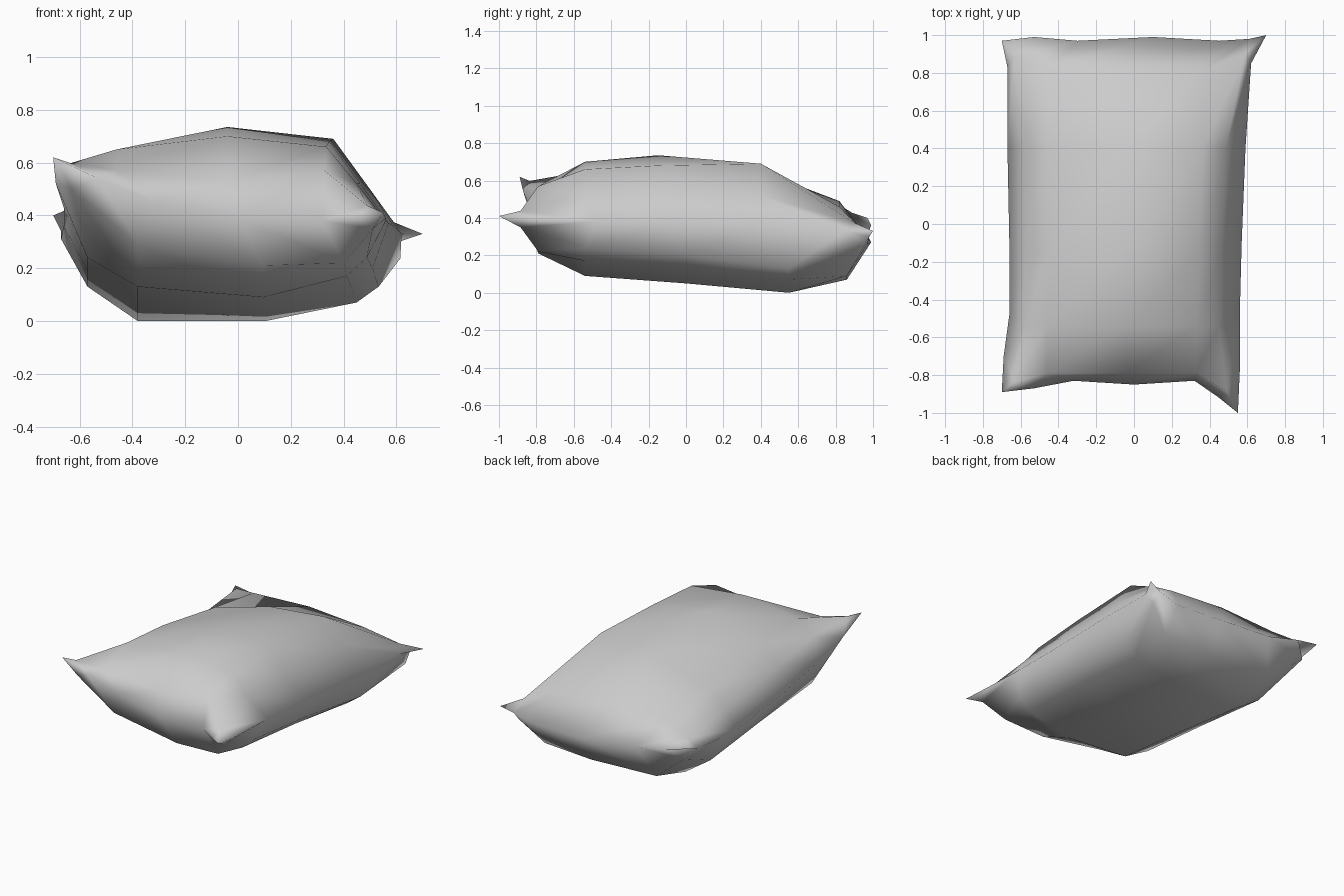
import bpy
import bmesh

default = bpy.data.objects.get("Cube")
if default:
    bpy.data.objects.remove(default, do_unlink=True)

# Cloth colour
cloth = bpy.data.materials.new("light grey cloth")
cloth.use_nodes = True
grey = (0.6, 0.6, 0.6, 1)
cloth.diffuse_color = grey
cloth.node_tree.nodes["Principled BSDF"].inputs["Base Color"].default_value = grey

# Seam lines between the four pinched corners
front_seam = [(-.70, -.89, .62), (-.53, -.87, .54), (-.32, -.83, .45), (0, -.85, .39),
              (.32, -.83, .38), (.45, -.92, .39), (.55, -1, .41)]
back_seam = [(-.70, .97, .40), (-.53, .99, .36), (-.3, .97, .31), (.1, .99, .27),
             (.45, .97, .26), (.61, .98, .30), (.70, 1, .33)]
left_seam = [(-.69, -.7, .52), (-.66, -.48, .43), (-.66, -.1, .36), (-.67, .4, .31),
             (-.67, .83, .34)]
right_seam = [(.56, -.78, .39), (.56, -.48, .38), (.57, -.1, .37), (.59, .4, .36),
              (.62, .85, .33)]

# Heights of the bulging sheets, rows running front to back
top_x, top_y = (-.58, -.46, -.04, .35, .47), (-.79, -.54, -.15, .4, .82)
top_z = [(.58, .57, .53, .57, .46),
         (.56, .65, .70, .66, .52),
         (.50, .62, .735, .68, .52),
         (.43, .53, .65, .69, .52),
         (.45, .47, .49, .46, .41)]
under_x, under_y = (-.57, -.38, .1, .43, .51), (-.79, -.54, 0, .55, .86)
under_z = [(.40, .29, .21, .22, .30),
           (.24, .13, .09, .17, .24),
           (.19, .07, .05, .13, .20),
           (.13, 0, 0, .07, .13),
           (.20, .09, .07, .09, .16)]

bm = bmesh.new()


def add_points(points):
    return [bm.verts.new(p) for p in points]


front, back = add_points(front_seam), add_points(back_seam)
left, right = add_points(left_seam), add_points(right_seam)


def add_sheet(xs, ys, heights):
    """Fill the seam outline with one sheet of cloth."""
    rows = [front]
    for l, r, y, zs in zip(left, right, ys, heights):
        # the sack widens a little towards the back on its left side
        inner = add_points((x + max(x, 0) * y * .08, y, z) for x, z in zip(xs, zs))
        rows.append([l] + inner + [r])
    rows.append(back)
    # stuff the corners so that they stand out as thick ears
    for row, end in ((rows[1], front), (rows[-2], back)):
        for near, tip in ((row[1], end[0]), (row[-2], end[-1])):
            near.co = near.co.lerp(tip.co, .45)
    for a, b in zip(rows, rows[1:]):
        for i in range(len(a) - 1):
            bm.faces.new((a[i], a[i + 1], b[i + 1], b[i]))


add_sheet(top_x, top_y, top_z)
add_sheet(under_x, under_y, under_z)
bmesh.ops.recalc_face_normals(bm, faces=bm.faces)
for face in bm.faces:
    face.smooth = True

# Pillow object
mesh = bpy.data.meshes.new("pillow")
bm.to_mesh(mesh)
bm.free()
mesh.materials.append(cloth)
pillow = bpy.data.objects.new("pillow", mesh)
bpy.context.collection.objects.link(pillow)
